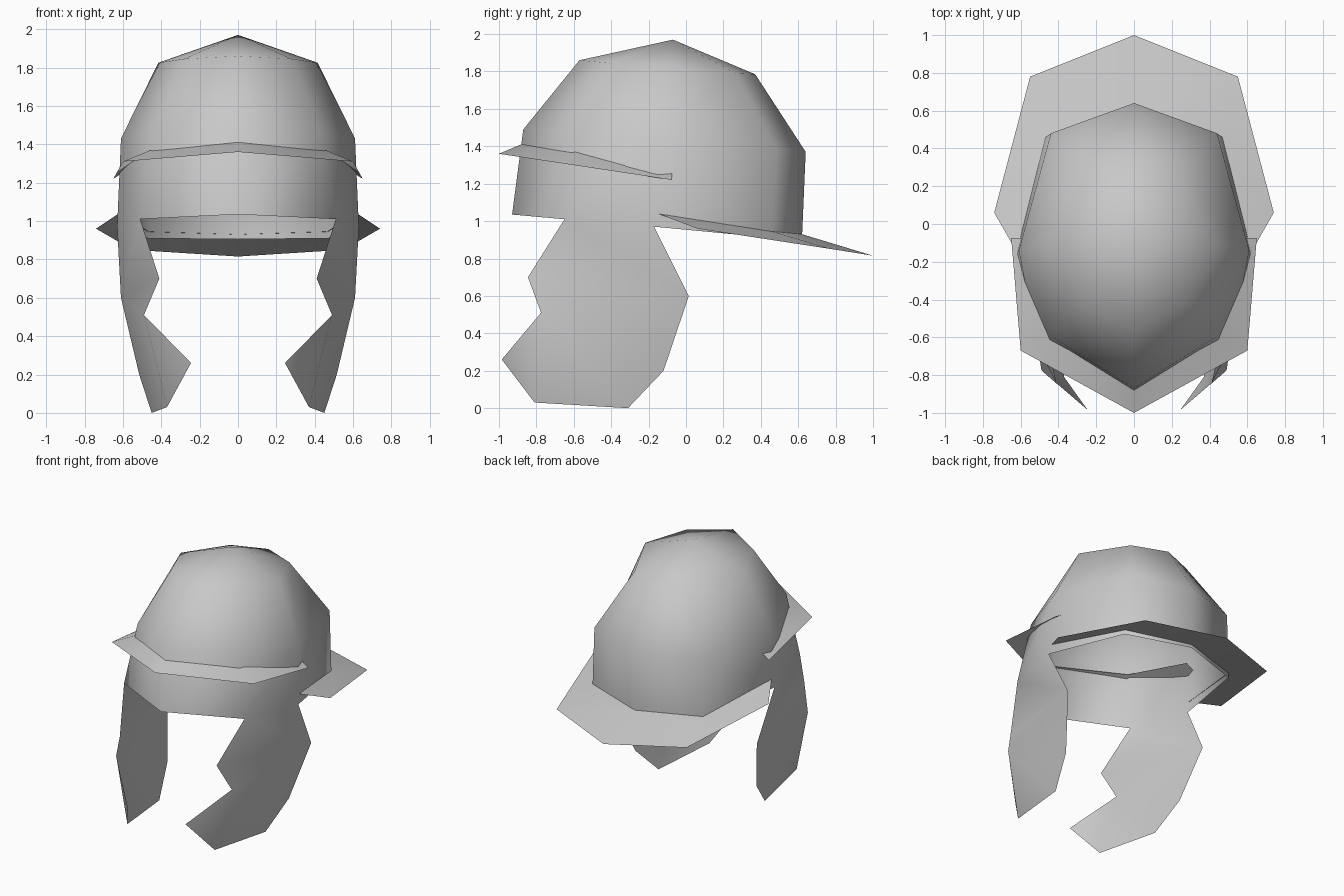
import bpy

default_cube = bpy.data.objects.get("Cube")
if default_cube:
    bpy.data.objects.remove(default_cube, do_unlink=True)

# One plain metal colour for every part
metal = bpy.data.materials.new("plain_grey_metal")
metal.use_nodes = True
grey = (0.58, 0.58, 0.58, 1.0)
metal.diffuse_color = grey
shader = next(n for n in metal.node_tree.nodes if n.type == 'BSDF_PRINCIPLED')
shader.inputs["Base Color"].default_value = grey
shader.inputs["Roughness"].default_value = 0.6


def build_mirrored(name, strips):
    """Skin each pair of point rows with faces, then mirror the half across x.
    Repeated points in a row collapse the quad into a triangle."""
    points, faces = {}, []

    def index(point):
        return points.setdefault(point, len(points))

    for lower, upper in strips:
        for i in range(len(lower) - 1):
            corners = [lower[i + 1], lower[i], upper[i], upper[i + 1]]
            face = list(dict.fromkeys(index(c) for c in corners))
            if len(face) > 2:
                faces.append(face)

    mesh = bpy.data.meshes.new(name)
    mesh.from_pydata(list(points), [], faces)
    mesh.materials.append(metal)
    for polygon in mesh.polygons:
        polygon.use_smooth = True
    mesh.update()
    obj = bpy.data.objects.new(name, mesh)
    bpy.context.collection.objects.link(obj)
    mirror = obj.modifiers.new("mirror_halves", 'MIRROR')
    mirror.use_axis = (True, False, False)
    mirror.use_clip = True
    mirror.merge_threshold = 0.001
    return obj


# Bowl: half rings running from the back to the front
base_side, base_front = (0.63, -0.17, 0.97), (0.51, -0.65, 1.01)
base_ring = [(0, 0.62, 0.905), (0.47, 0.46, 0.91), base_side, base_front,
             (0, -0.93, 1.035)]
middle_ring = [(0, 0.64, 1.37), (0.44, 0.48, 1.39), (0.61, -0.14, 1.43),
               (0.43, -0.6, 1.47), (0, -0.87, 1.49)]
upper_ring = [(0, 0.37, 1.785), (0.25, 0.265, 1.79), (0.415, -0.1, 1.825),
              (0.28, -0.41, 1.845), (0, -0.57, 1.86)]
crown = [(0, -0.07, 1.97)] * len(base_ring)

# Cheek guards hang from the bowl rim: front and back edges, top to bottom
cheek_notch, cheek_toe = (0.49, -0.775, 0.51), (0.37, -0.81, 0.03)
cheek_mid, cheek_heel = (0.61, 0.015, 0.6), (0.45, -0.31, 0)
cheek_front = [base_front, (0.41, -0.845, 0.7), cheek_notch, cheek_notch,
               cheek_notch, cheek_toe]
cheek_back = [base_side, cheek_mid, cheek_mid, (0.515, -0.12, 0.2),
              cheek_heel, cheek_heel]
cheek_point = [(0.245, -0.985, 0.26)] * 2

build_mirrored("bowl_and_cheek_guards", [
    (base_ring, middle_ring),
    (middle_ring, upper_ring),
    (upper_ring, crown),
    (cheek_back, cheek_front),
    ([cheek_notch, cheek_toe], cheek_point),
])

# Neck guard: wide sloping flange around the back
neck_end = (0.62, -0.15, 1.04)
neck_outer = [(0, 1, 0.815), (0.55, 0.78, 0.85), (0.74, 0.06, 0.96), neck_end]
neck_inner = [(0, 0.62, 0.93), (0.465, 0.46, 0.945), neck_end, neck_end]
build_mirrored("neck_guard", [(neck_outer, neck_inner)])

# Brow guard: narrow peak around the forehead, its ends sunk into the bowl
brow_outer = [(0.65, -0.075, 1.22), (0.6, -0.67, 1.31), (0, -1, 1.36)]
brow_inner = [(0.54, -0.075, 1.29), (0.43, -0.58, 1.38), (0, -0.87, 1.415)]
build_mirrored("brow_guard", [(brow_outer, brow_inner)])
